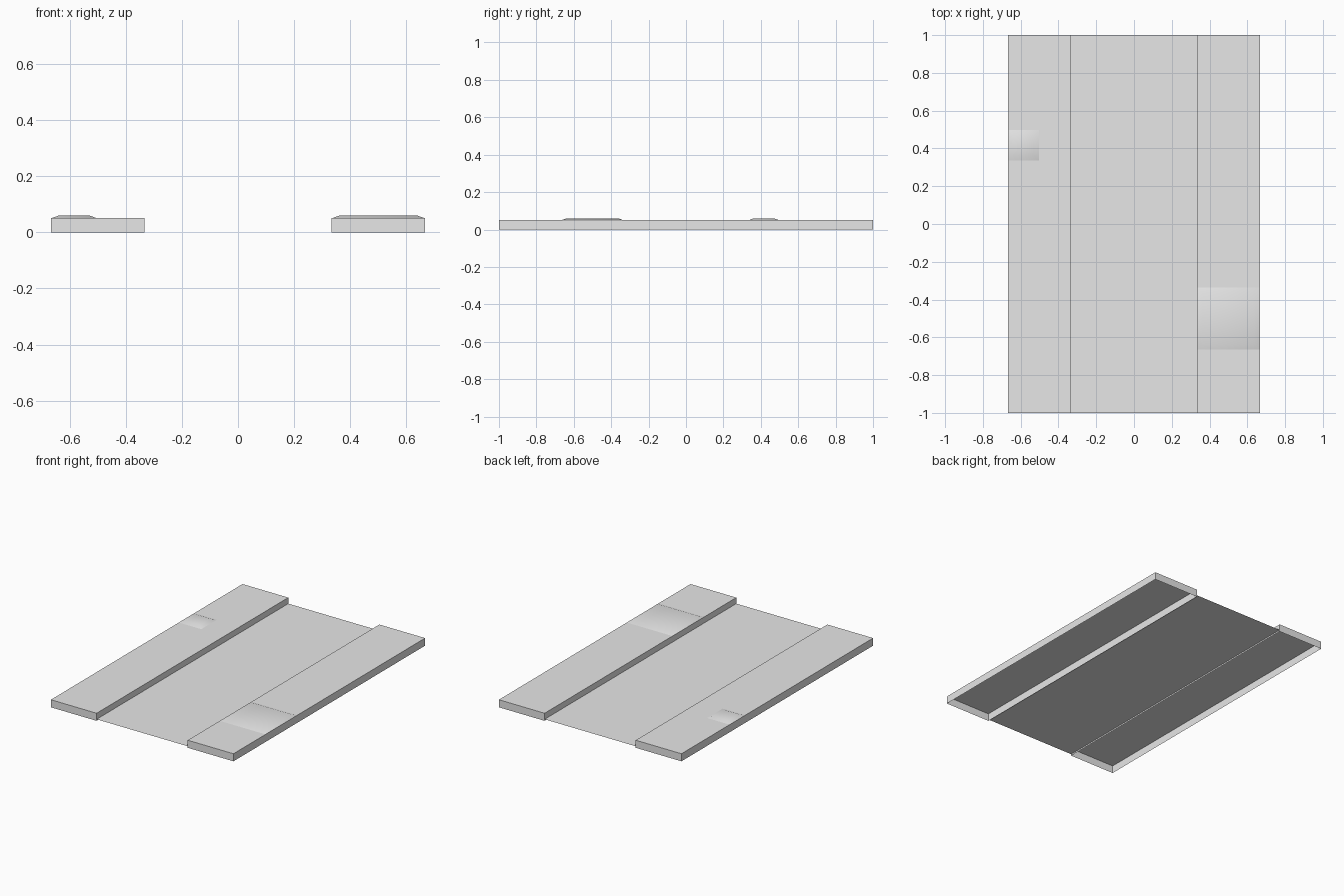
import bpy
import bmesh

cube = bpy.data.objects.get("Cube")
if cube:
    bpy.data.objects.remove(cube, do_unlink=True)

# One plain concrete colour
grey = bpy.data.materials.new("light_grey")
grey.use_nodes = True
grey.diffuse_color = (0.8, 0.8, 0.8, 1)
grey.node_tree.nodes["Principled BSDF"].inputs["Base Color"].default_value = (0.8, 0.8, 0.8, 1)

EDGE, KERB, ROAD_Z, TOP, RAISED = 0.667, 0.333, 0.01, 0.05, 0.06


def add_object(name, bm, smooth=False):
    bmesh.ops.recalc_face_normals(bm, faces=bm.faces)
    if sum(f.normal.z for f in bm.faces) < 0:
        bmesh.ops.reverse_faces(bm, faces=bm.faces)
    for face in bm.faces:
        face.smooth = smooth
    mesh = bpy.data.meshes.new(name)
    bm.to_mesh(mesh)
    bm.free()
    mesh.materials.append(grey)
    obj = bpy.data.objects.new(name, mesh)
    bpy.context.collection.objects.link(obj)
    return obj


def open_slab(name, x0, x1, y0, y1, z0, z1, inset=0.0, smooth=False):
    """Box without a bottom; inset tapers its top."""
    bm = bmesh.new()
    rings = []
    for z, d in ((z0, 0.0), (z1, inset)):
        corners = ((x0 + d, y0 + d), (x1 - d, y0 + d), (x1 - d, y1 - d), (x0 + d, y1 - d))
        rings.append([bm.verts.new((x, y, z)) for x, y in corners])
    low, high = rings
    bm.faces.new(high)
    for i in range(4):
        j = (i + 1) % 4
        bm.faces.new((low[i], low[j], high[j], high[i]))
    return add_object(name, bm, smooth)


# Road surface: a single sheet between the kerbs
bm = bmesh.new()
bm.faces.new([bm.verts.new((x, y, ROAD_Z)) for x, y in
              ((-KERB, -1), (KERB, -1), (KERB, 1), (-KERB, 1))])
add_object("road_surface", bm)

# Hollow pavements on both sides
open_slab("left_pavement", KERB, EDGE, -1, 1, 0, TOP)
open_slab("right_pavement", -EDGE, -KERB, -1, 1, 0, TOP)

# Raised paving slabs with softly sloped borders
open_slab("large_paving_slab", 0.335, 0.665, -0.665, -0.335, TOP, RAISED, 0.027, True)
open_slab("small_paving_slab", -0.665, -0.503, 0.335, 0.497, TOP, RAISED, 0.027, True)
